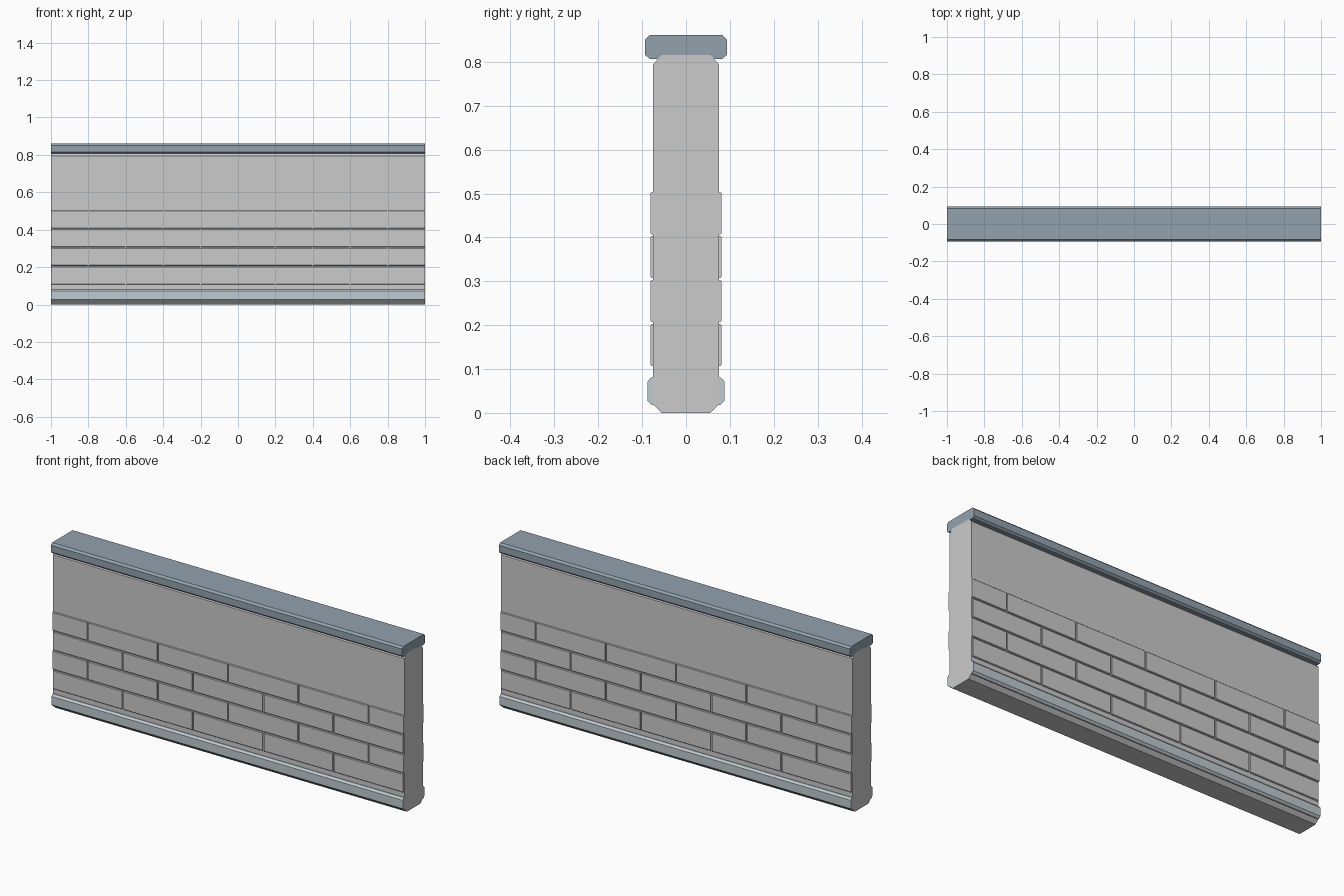
import bpy, bmesh

if "Cube" in bpy.data.objects:
    bpy.data.objects.remove(bpy.data.objects["Cube"])


def material(name, color):
    m = bpy.data.materials.new(name)
    m.diffuse_color = color
    m.use_nodes = True
    m.node_tree.nodes["Principled BSDF"].inputs["Base Color"].default_value = m.diffuse_color
    return m


def finish(name, bm, mat=None):
    bmesh.ops.recalc_face_normals(bm, faces=bm.faces)
    me = bpy.data.meshes.new(name)
    bm.to_mesh(me)
    bm.free()
    ob = bpy.data.objects.new(name, me)
    bpy.context.collection.objects.link(ob)
    if mat:
        me.materials.append(mat)
    return ob


def extrude_x(bm, profile, x0=-1.0, x1=1.0):
    """Sweep a closed (y, z) profile along x."""
    a = [bm.verts.new((x0, y, z)) for y, z in profile]
    b = [bm.verts.new((x1, y, z)) for y, z in profile]
    bm.faces.new(a)
    bm.faces.new(b[::-1])
    n = len(profile)
    for i in range(n):
        j = (i + 1) % n
        bm.faces.new((a[i], b[i], b[j], a[j]))


def symmetric(half):
    """Close a right-hand half profile by mirroring it in y."""
    return half + [(-y, z) for y, z in reversed(half)]


slate = material("slate", (0.29, 0.36, 0.42, 1))
trim_grey = material("trim_grey", (0.53, 0.60, 0.64, 1))

# wall core with chamfered top and bottom edges
bm = bmesh.new()
extrude_x(bm, symmetric([(0.055, 0), (0.075, 0.02), (0.075, 0.795), (0.055, 0.816)]))
finish("wall_panel", bm)

# coping along the top
bm = bmesh.new()
extrude_x(bm, symmetric([(0.083, 0.807), (0.093, 0.816), (0.093, 0.851), (0.083, 0.861)]))
finish("coping", bm, slate)

# skirting strip on both faces
bm = bmesh.new()
for s in (-1, 1):
    half = [(0.070, 0.018), (0.078, 0.018), (0.088, 0.028),
            (0.088, 0.071), (0.079, 0.081), (0.070, 0.081)]
    extrude_x(bm, [(s * y, z) for y, z in half])
finish("skirting", bm, trim_grey)

# shallow running-bond bricks on both faces
GAP, LENGTH, CH = 0.004, 0.4, 0.003
bm = bmesh.new()
for row in range(4):
    z0, z1 = 0.103 + 0.1 * row + GAP, 0.203 + 0.1 * row
    start = -1.0 if row % 2 == 0 else -1.2
    for k in range(6):
        x0 = start + k * LENGTH + GAP
        x1 = start + (k + 1) * LENGTH - GAP
        x0, x1 = max(x0, -1.0), min(x1, 1.0)
        if x1 - x0 < 0.05:
            continue
        for s in (-1, 1):
            brick = [(0.070, z0), (0.078, z0), (0.081, z0 + CH),
                     (0.081, z1 - CH), (0.078, z1), (0.070, z1)]
            extrude_x(bm, [(s * y, z) for y, z in brick], x0, x1)
finish("bricks", bm)
